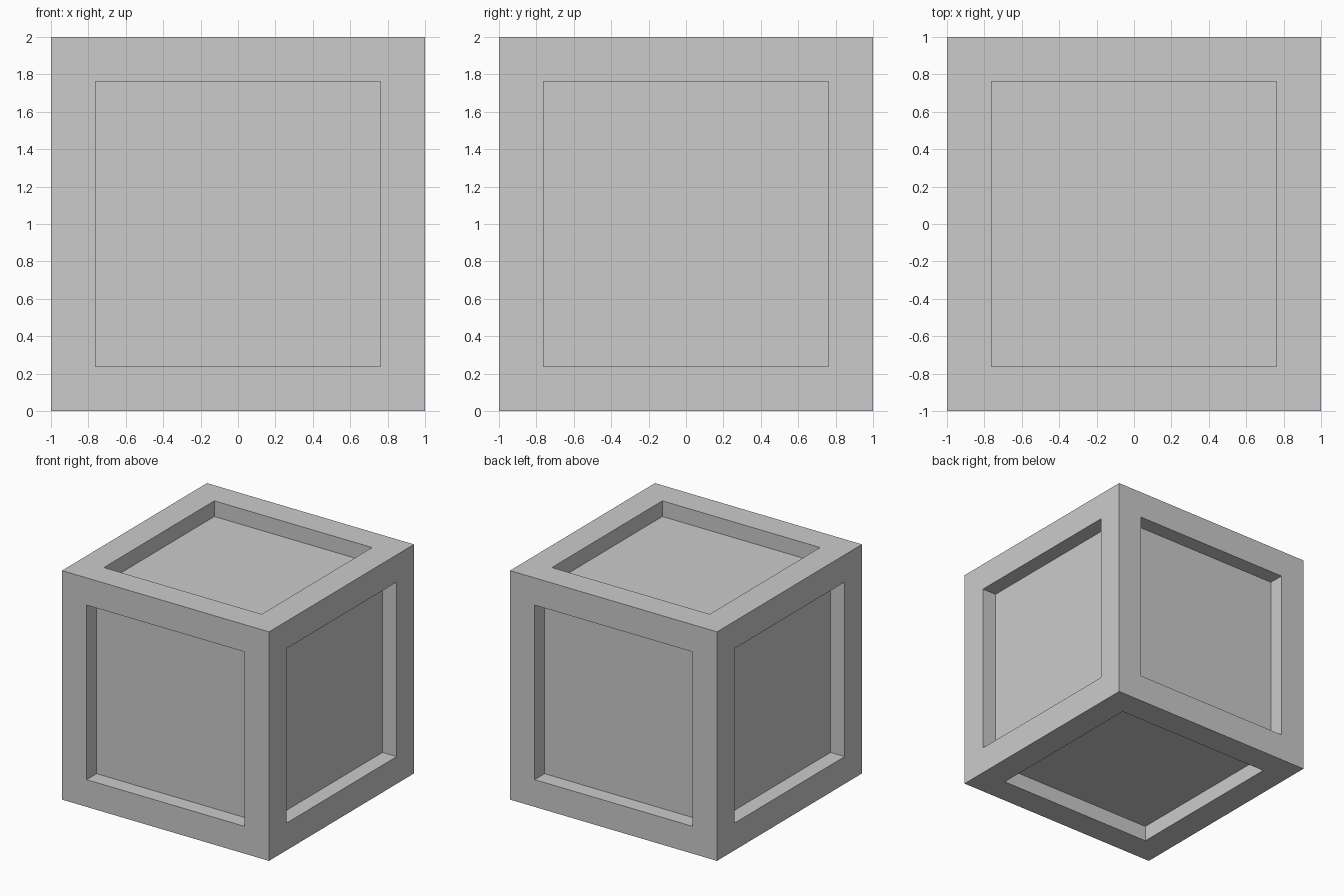
import bpy, bmesh
from mathutils import Matrix

if "Cube" in bpy.data.objects:
    bpy.data.objects.remove(bpy.data.objects["Cube"])

BORDER = 0.238   # width of the raised frame
DEPTH = 0.137    # how far each panel is sunk

# Crate: cube with a sunken square panel on all six sides
bm = bmesh.new()
bmesh.ops.create_cube(bm, size=2.0, matrix=Matrix.Translation((0, 0, 1)))
panels = bm.faces[:]
bmesh.ops.inset_individual(bm, faces=panels, thickness=BORDER, use_even_offset=True)

# Straight-walled recess for each panel
for panel in panels:
    inward = -panel.normal.copy()
    floor = bmesh.ops.extrude_face_region(bm, geom=[panel])["geom"]
    verts = [g for g in floor if isinstance(g, bmesh.types.BMVert)]
    bmesh.ops.translate(bm, verts=verts, vec=inward * DEPTH)
    if panel.is_valid:
        bmesh.ops.delete(bm, geom=[panel], context='FACES_ONLY')

bmesh.ops.recalc_face_normals(bm, faces=bm.faces[:])
mesh = bpy.data.meshes.new("panelled_crate")
bm.to_mesh(mesh)
bm.free()
crate = bpy.data.objects.new("panelled_crate", mesh)
bpy.context.collection.objects.link(crate)
